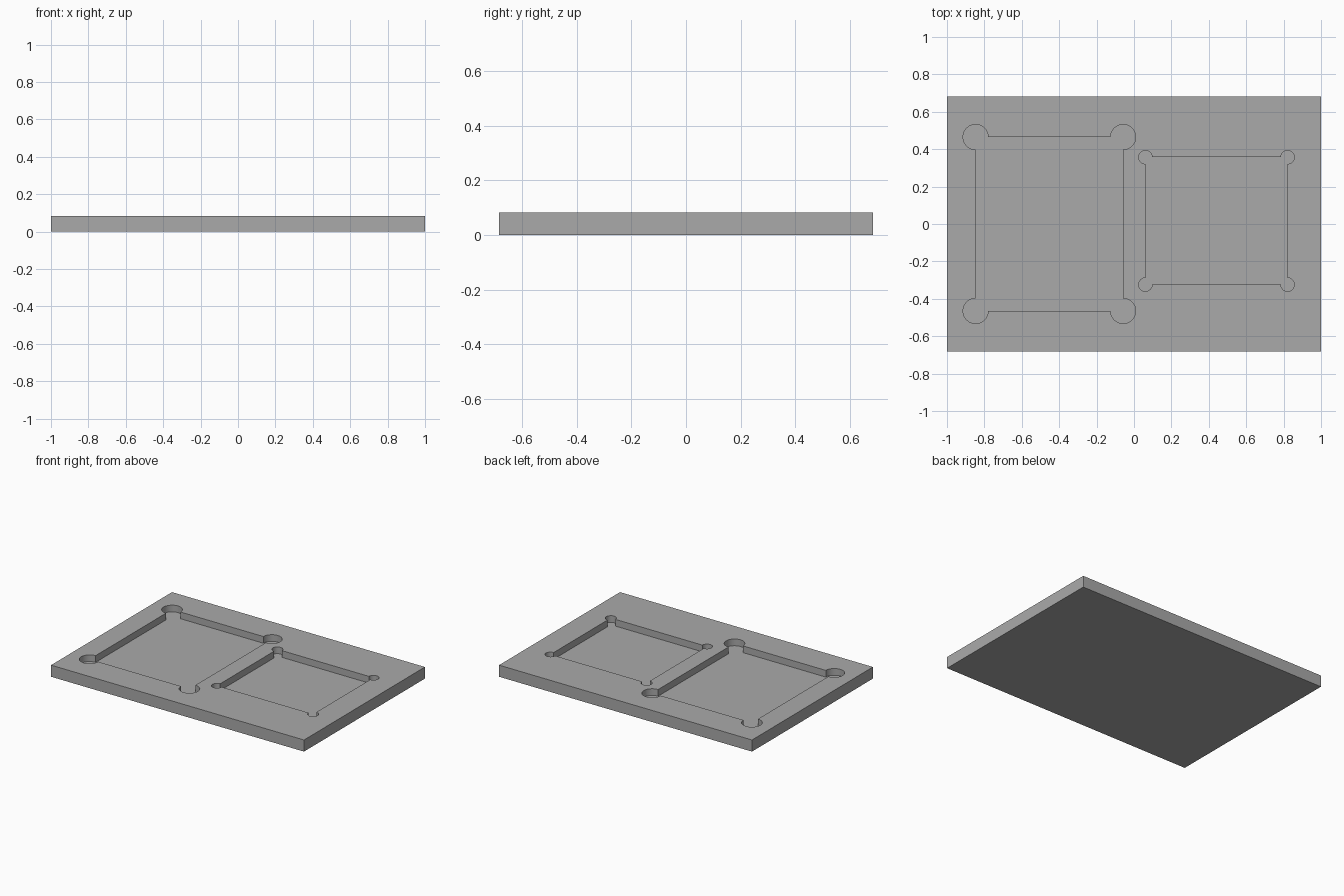
import bpy
import bmesh
from math import cos, sin, pi

if "Cube" in bpy.data.objects:
    bpy.data.objects.remove(bpy.data.objects["Cube"])

HALF_X, HALF_Y, THICK = 1.0, 0.683, 0.083
DEPTH = 0.048
ARC_STEPS = 36

# Single plain grey
grey = bpy.data.materials.new("plain grey")
grey.use_nodes = True
colour = (0.4, 0.4, 0.4, 1)
grey.diffuse_color = colour
grey.node_tree.nodes["Principled BSDF"].inputs["Base Color"].default_value = colour


def prism(name, outline, z0, z1):
    """Extrude a closed outline into a solid between two heights."""
    bm = bmesh.new()
    base = bm.faces.new([bm.verts.new((x, y, z0)) for x, y in outline])
    top = bmesh.ops.extrude_face_region(bm, geom=[base])["geom"]
    verts = [v for v in top if isinstance(v, bmesh.types.BMVert)]
    bmesh.ops.translate(bm, verts=verts, vec=(0, 0, z1 - z0))
    bmesh.ops.recalc_face_normals(bm, faces=bm.faces)
    mesh = bpy.data.meshes.new(name)
    bm.to_mesh(mesh)
    bm.free()
    mesh.materials.append(grey)
    obj = bpy.data.objects.new(name, mesh)
    bpy.context.collection.objects.link(obj)
    return obj


def pocket_outline(x0, x1, y0, y1, r):
    """Rectangle with a three-quarter round relief centred on each corner."""
    points = []
    corners = [(x1, y1), (x0, y1), (x0, y0), (x1, y0)]
    for i, (cx, cy) in enumerate(corners):
        start = (i - 1) * pi / 2
        for k in range(ARC_STEPS + 1):
            a = start + 1.5 * pi * k / ARC_STEPS
            points.append((cx + r * cos(a), cy + r * sin(a)))
    return points


# Plate
plate = prism("plate", [(-HALF_X, -HALF_Y), (HALF_X, -HALF_Y),
                        (HALF_X, HALF_Y), (-HALF_X, HALF_Y)], 0, THICK)

# Large and small pockets cut into the top
pockets = {
    "large_pocket_cutter": (-0.847, -0.058, -0.465, 0.465, 0.067),
    "small_pocket_cutter": (0.061, 0.821, -0.324, 0.357, 0.036),
}
bpy.context.view_layer.objects.active = plate
for name, dims in pockets.items():
    cutter = prism(name, pocket_outline(*dims), THICK - DEPTH, THICK + 0.1)
    cutter.hide_render = True
    cut = plate.modifiers.new(name, "BOOLEAN")
    cut.operation = "DIFFERENCE"
    cut.solver = "EXACT"
    cut.object = cutter
    bpy.ops.object.modifier_apply(modifier=cut.name)
    bpy.data.objects.remove(cutter)

# Smooth round corners, crisp edges
plate.select_set(True)
bpy.ops.object.shade_smooth_by_angle(angle=pi / 6)
